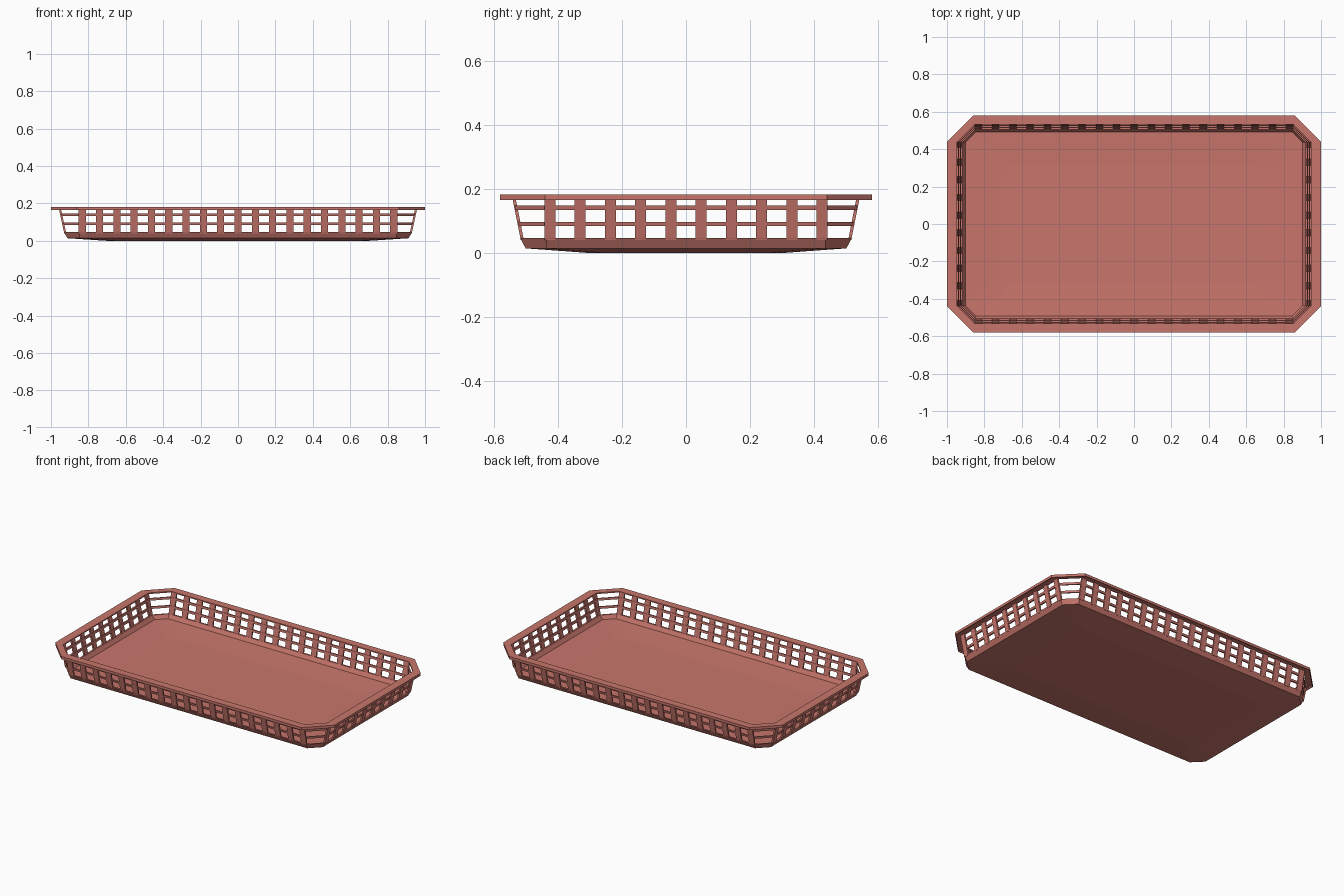
import bpy, bmesh

if "Cube" in bpy.data.objects:
    bpy.data.objects.remove(bpy.data.objects["Cube"])

mat = bpy.data.materials.new("red_plastic")
mat.diffuse_color = (0.58, 0.18, 0.15, 1)
mat.use_nodes = True
mat.node_tree.nodes["Principled BSDF"].inputs["Base Color"].default_value = mat.diffuse_color


def finish(name, bm):
    bmesh.ops.recalc_face_normals(bm, faces=bm.faces)
    me = bpy.data.meshes.new(name)
    bm.to_mesh(me)
    bm.free()
    me.materials.append(mat)
    ob = bpy.data.objects.new(name, me)
    bpy.context.collection.objects.link(ob)
    return ob


def octagon(bm, d, z):
    """Chamfered rectangle, inset by d from the rim's outer edge."""
    a, b, c = 1 - d, 0.58 - 0.9 * d, max(0.14 - 0.85 * d, 0.05)
    pts = [(a - c, b), (a, b - c), (a, c - b), (a - c, -b),
           (c - a, -b), (-a, c - b), (-a, b - c), (c - a, b)]
    return [bm.verts.new((x, y, z)) for x, y in pts]


def loft(name, profile, closed=True):
    """Sweep an (inset, height) profile around the tray outline."""
    bm = bmesh.new()
    rings = [octagon(bm, d, z) for d, z in profile]
    pairs = list(zip(rings, rings[1:]))
    if closed:
        pairs.append((rings[-1], rings[0]))
    else:
        bm.faces.new(rings[0])
        bm.faces.new(rings[-1])
    for r, s in pairs:
        for i in range(8):
            j = (i + 1) % 8
            bm.faces.new((r[i], r[j], s[j], s[i]))
    return finish(name, bm)


# Solid floor, slightly bowed down, with its low sloping border
loft("floor_and_border", [(0.30, 0.013), (0.098, 0.021), (0.082, 0.046),
                          (0.069, 0.046), (0.088, 0.014), (0.30, 0.0)], closed=False)

# Overhanging rim with a short turned-down lip
loft("rim", [(0.054, 0.182), (0.0, 0.182), (0.0, 0.165),
             (0.006, 0.165), (0.006, 0.174), (0.054, 0.174)])


# Horizontal rails running round the wall
def wall(z):
    return 0.071 - (z - 0.04) * 0.22


for name, z in (("lower_rail", 0.084), ("upper_rail", 0.134)):
    t = z + 0.013
    loft(name, [(wall(z) + 0.003, z), (wall(t) + 0.003, t),
                (wall(t) + 0.013, t), (wall(z) + 0.013, z)])


# Upright slats leaning outward
def slats(name, count, reach, half_width, edge, scale, along_x):
    bm = bmesh.new()
    profile = [(wall(z) + t, z) for z, t in
               ((0.04, 0), (0.177, 0), (0.177, 0.011), (0.04, 0.011))]
    for side in (-1, 1):
        for i in range(count):
            mid = -reach + 2 * reach * i / (count - 1)
            ends = []
            for u in (mid - half_width, mid + half_width):
                ring = []
                for d, z in profile:
                    v = side * (edge - scale * d)
                    ring.append(bm.verts.new((u, v, z) if along_x else (v, u, z)))
                ends.append(ring)
            p, q = ends
            bm.faces.new(p)
            bm.faces.new(q)
            for k in range(4):
                m = (k + 1) % 4
                bm.faces.new((p[k], p[m], q[m], q[k]))
    finish(name, bm)


slats("long_side_slats", 19, 0.833, 0.019, 0.58, 0.9, True)
slats("short_side_slats", 10, 0.425, 0.017, 1.0, 1.0, False)
